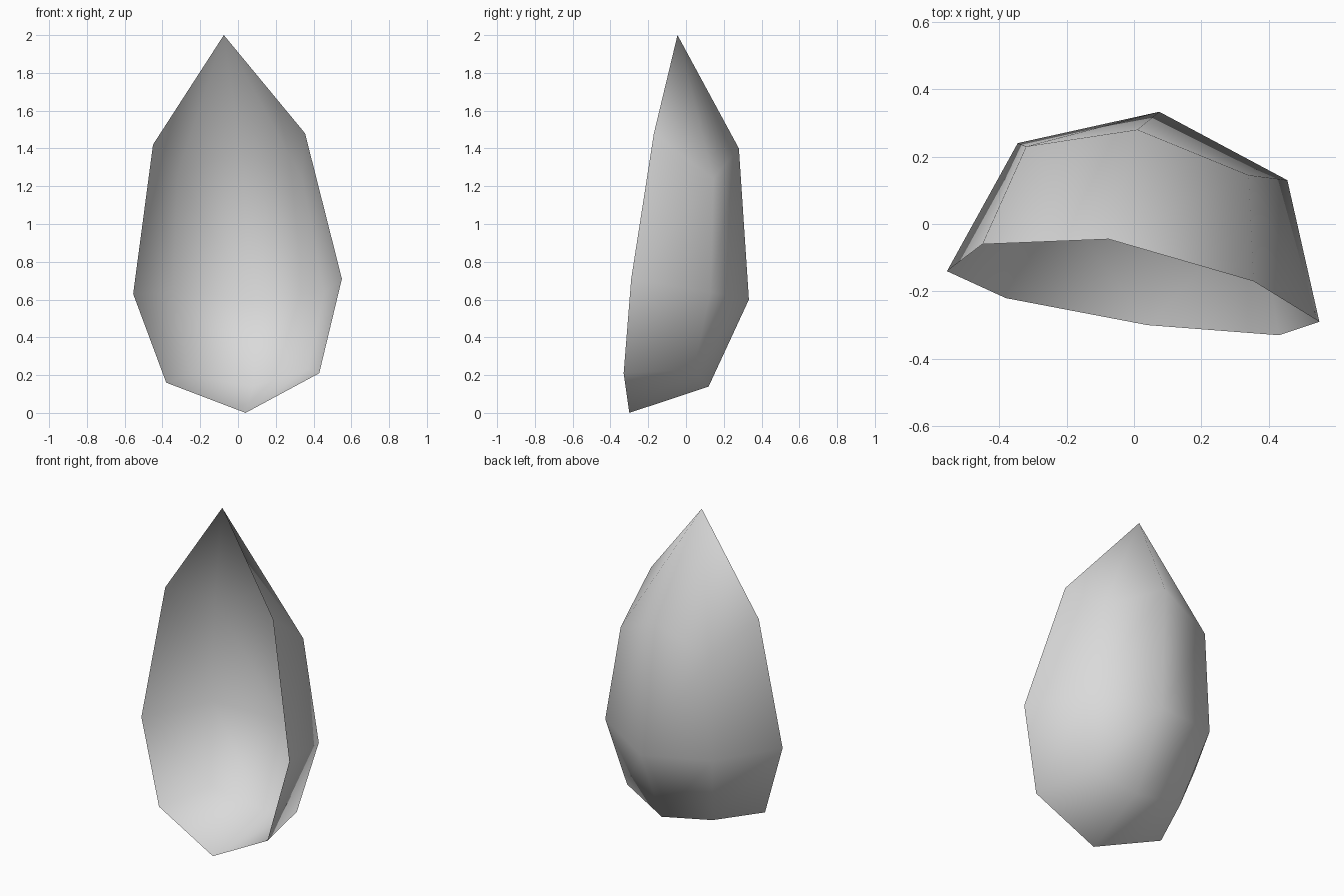
import bpy
import bmesh

# Remove the default cube
default_cube = bpy.data.objects.get("Cube")
if default_cube:
    bpy.data.objects.remove(default_cube, do_unlink=True)


def make_material(name, color):
    material = bpy.data.materials.new(name)
    material.use_nodes = True
    material.diffuse_color = color
    material.node_tree.nodes["Principled BSDF"].inputs["Base Color"].default_value = color
    return material


def build_cupped_shell(name, tip, rows, base, material):
    """Skin cross-sections running from tip to base, leaving the front open."""
    bm = bmesh.new()
    top = bm.verts.new(tip)
    bottom = bm.verts.new(base)
    rings = [[bm.verts.new(point) for point in row] for row in rows]
    columns = range(len(rows[0]) - 1)

    # Pointed upper end
    for j in columns:
        bm.faces.new((top, rings[0][j + 1], rings[0][j]))

    # Curved wall, facing outward
    for upper, lower in zip(rings, rings[1:]):
        for j in columns:
            bm.faces.new((upper[j], upper[j + 1], lower[j + 1], lower[j]))

    # Rounded lower end
    for j in columns:
        bm.faces.new((rings[-1][j], rings[-1][j + 1], bottom))

    for face in bm.faces:
        face.smooth = True

    mesh = bpy.data.meshes.new(name)
    bm.to_mesh(mesh)
    bm.free()
    mesh.materials.append(material)
    shell = bpy.data.objects.new(name, mesh)
    bpy.context.collection.objects.link(shell)
    return shell


# Cross-sections from one rim edge, around the back, to the other rim edge
upper_section = [(-.45, -.06, 1.42), (-.32, .23, 1.26), (.01, .28, 1.4),
                 (.34, .145, 1.24), (.355, -.17, 1.48)]
middle_section = [(-.555, -.14, .63), (-.345, .24, .64), (.075, .333, .6),
                  (.455, .13, .64), (.55, -.29, .71)]
lower_section = [(-.38, -.22, .16), (-.25, .1, .2), (.08, .12, .14),
                 (.37, .04, .23), (.43, -.33, .21)]

pale_grey = make_material("pale_grey", (.7, .7, .7, 1))
build_cupped_shell(
    "cupped_petal_shell",
    tip=(-.075, -.045, 2),
    rows=[upper_section, middle_section, lower_section],
    base=(.04, -.3, 0),
    material=pale_grey,
)
